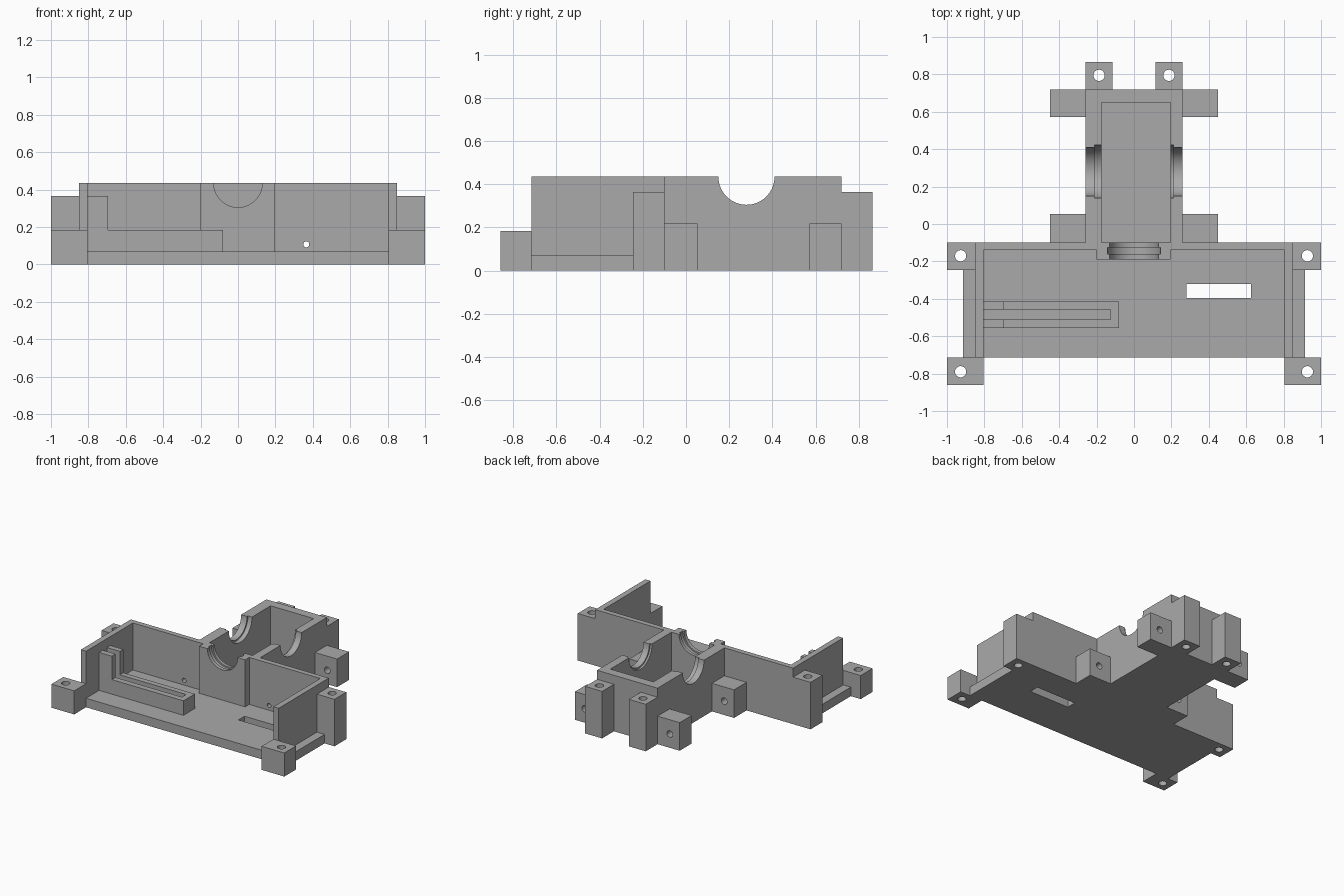
import bpy
import bmesh
from mathutils import Matrix, Vector

if "Cube" in bpy.data.objects:
    bpy.data.objects.remove(bpy.data.objects["Cube"], do_unlink=True)

grey = bpy.data.materials.new("plain grey")
grey.use_nodes = True
COLOR = (0.4, 0.4, 0.4, 1)
grey.diffuse_color = COLOR
grey.node_tree.nodes["Principled BSDF"].inputs["Base Color"].default_value = COLOR

FLOOR, TOP = 0.07, 0.435      # floor thickness and wall height
BACK = -0.1                   # rear face of the tray


def make_object(name, bm):
    mesh = bpy.data.meshes.new(name)
    bm.to_mesh(mesh)
    bm.free()
    mesh.materials.append(grey)
    ob = bpy.data.objects.new(name, mesh)
    bpy.context.collection.objects.link(ob)
    return ob


def box(name, x, y, z):
    bm = bmesh.new()
    bmesh.ops.create_cube(bm, size=1)
    lo, hi = Vector((x[0], y[0], z[0])), Vector((x[1], y[1], z[1]))
    bmesh.ops.scale(bm, vec=hi - lo, verts=bm.verts)
    bmesh.ops.translate(bm, vec=(lo + hi) / 2, verts=bm.verts)
    return make_object(name, bm)


def rod(name, axis, centre, radius, length, sides=32):
    bm = bmesh.new()
    turn = Vector((0, 0, 1)).rotation_difference(Vector(axis)).to_matrix().to_4x4()
    bmesh.ops.create_cone(bm, cap_ends=True, segments=sides, radius1=radius,
                          radius2=radius, depth=length,
                          matrix=Matrix.Translation(centre) @ turn)
    return make_object(name, bm)


def combine(ob, others, operation):
    for other in others:
        mod = ob.modifiers.new("boolean", "BOOLEAN")
        mod.operation, mod.solver, mod.object = operation, "EXACT", other
    graph = bpy.context.evaluated_depsgraph_get()
    mesh = bpy.data.meshes.new_from_object(ob.evaluated_get(graph))
    ob.modifiers.clear()
    ob.data = mesh
    for other in others:
        bpy.data.objects.remove(other, do_unlink=True)


X, Y, Z = (1, 0, 0), (0, 1, 0), (0, 0, 1)

# Tray floor, walls and motor housing
body = box("housing_body", (-0.915, 0.915), (-0.715, BACK), (0, FLOOR))
solids = [
    box("back_wall", (-0.85, 0.85), (-0.14, BACK), (0, TOP)),
    box("bearing_boss", (-0.2, 0.195), (-0.19, BACK), (0, TOP)),
    box("rear_housing", (-0.26, 0.26), (BACK - 0.02, 0.72), (0, TOP)),
]
cuts = [
    box("cavity", (-0.175, 0.195), (BACK, 0.65), (FLOOR, 1)),
    box("floor_slot", (0.28, 0.625), (-0.395, -0.32), (-1, 0.2)),
    # Half-round shaft seats, each with a wider groove
    rod("cross_bore", X, (0, 0.28, TOP), 0.13, 0.8, 64),
    rod("cross_groove", X, (0, 0.28, TOP), 0.142, 0.42, 64),
    rod("front_bore", Y, (0, -0.145, TOP), 0.13, 0.3, 64),
    rod("front_groove", Y, (0, -0.143, TOP), 0.142, 0.036, 64),
]

for s in (-1, 1):
    def span(a, b):
        return sorted((s * a, s * b))

    # Side wall and mounting lugs
    solids += [
        box("side_wall", span(0.805, 0.85), (-0.715, BACK), (0, TOP)),
        box("front_lug", span(0.805, 1), (-0.86, -0.715), (0, 0.183)),
        box("back_lug", span(0.85, 1), (-0.245, BACK), (0, 0.365)),
        box("rear_lug", span(0.115, 0.26), (0.72, 0.865), (0, 0.365)),
        box("side_lug_front", span(0.26, 0.45), (BACK, 0.053), (0, 0.218)),
        box("side_lug_rear", span(0.26, 0.45), (0.573, 0.72), (0, 0.218)),
    ]
    # Screw holes
    for x, y in ((0.927, -0.79), (0.927, -0.17), (0.187, 0.795)):
        cuts.append(rod("upright_hole", Z, (s * x, y, 0.2), 0.03, 1))
    cuts += [
        rod("lug_hole_rear", Y, (s * 0.365, 0.65, 0.107), 0.025, 0.3),
        rod("lug_hole_front", Y, (s * 0.365, 0, 0.107), 0.025, BACK * -2),
        rod("wall_hole", Y, (s * 0.365, -0.05, 0.107), 0.016, 0.3),
    ]

combine(body, solids, "UNION")
combine(body, cuts, "DIFFERENCE")

# Slotted holder on the tray floor with a taller end against the wall
holder = box("slotted_holder", (-0.805, -0.08), (-0.555, -0.415), (FLOOR, 0.183))
combine(holder, [box("tall_end", (-0.805, -0.695), (-0.555, -0.415), (FLOOR, 0.365))], "UNION")
combine(holder, [box("slot", (-0.9, -0.125), (-0.51, -0.457), (FLOOR - 0.1, 1))], "DIFFERENCE")

bpy.ops.object.select_all(action="DESELECT")
for ob in (body, holder):
    ob.select_set(True)
bpy.context.view_layer.objects.active = body
bpy.ops.object.shade_smooth_by_angle()
